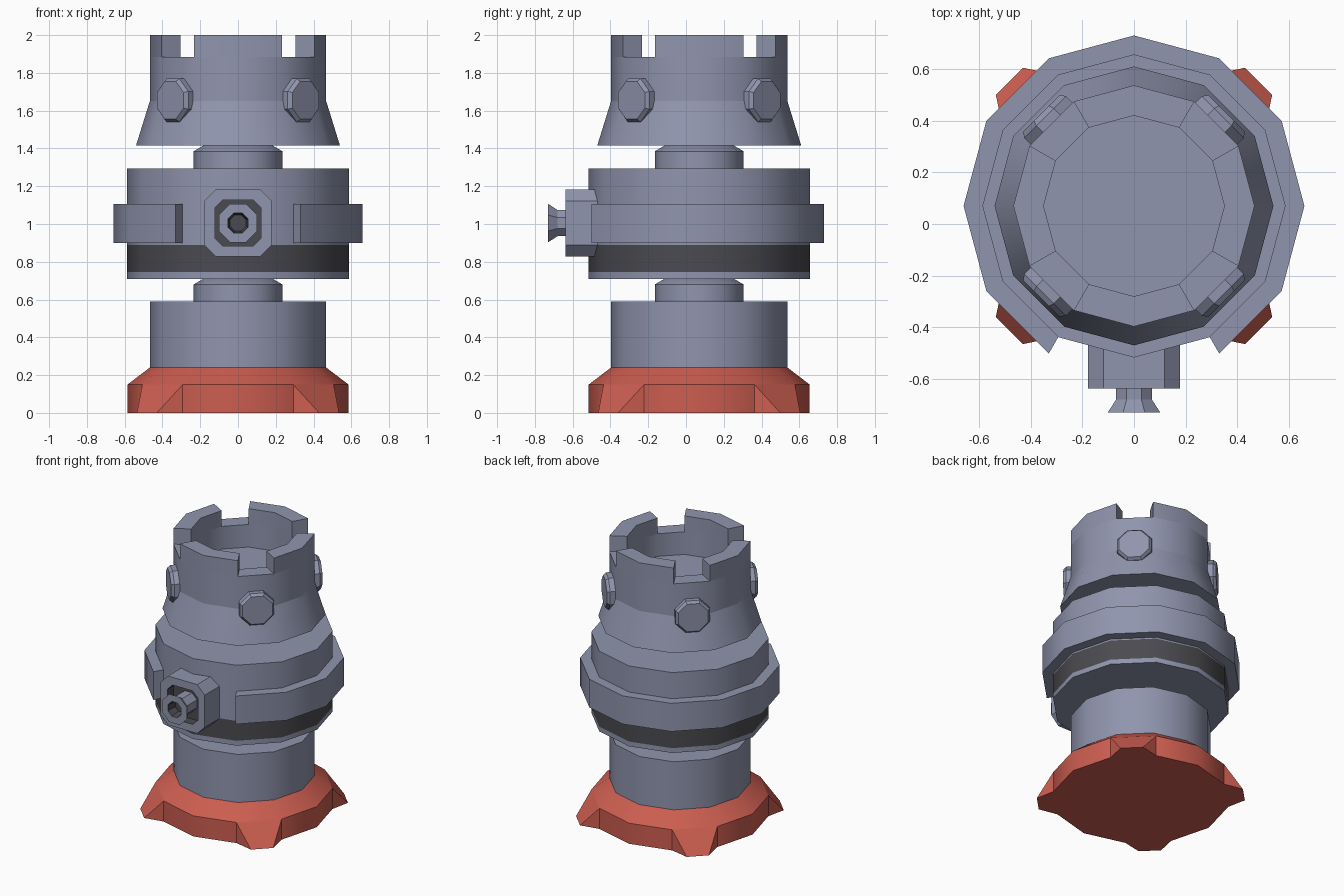
import bpy, bmesh
from math import cos, sin, pi, radians
from mathutils import Matrix, Vector

cube = bpy.data.objects.get("Cube")
if cube:
    bpy.data.objects.remove(cube)


def material(name, color):
    m = bpy.data.materials.new(name)
    m.use_nodes = True
    m.diffuse_color = (*color, 1)
    m.node_tree.nodes["Principled BSDF"].inputs["Base Color"].default_value = (*color, 1)
    return m


GREY, RED, DARK = range(3)
MATERIALS = [material("blue_grey", (0.28, 0.30, 0.42)),
             material("red", (0.60, 0.11, 0.08)),
             material("charcoal", (0.07, 0.07, 0.08))]
AXIS = Matrix.Translation((0, 0.07, 0))


def finish(name, bm, place=AXIS):
    bmesh.ops.recalc_face_normals(bm, faces=bm.faces[:])
    bm.transform(place)
    mesh = bpy.data.meshes.new(name)
    bm.to_mesh(mesh)
    bm.free()
    for m in MATERIALS:
        mesh.materials.append(m)
    ob = bpy.data.objects.new(name, mesh)
    bpy.context.collection.objects.link(ob)
    bpy.ops.object.select_all(action='DESELECT')
    ob.select_set(True)
    bpy.context.view_layer.objects.active = ob
    bpy.ops.object.shade_smooth_by_angle(angle=radians(32))
    return ob


def polygon(n, start=0.0):
    return [(cos(start + 2 * pi * i / n), sin(start + 2 * pi * i / n)) for i in range(n)]


TWELVE = polygon(12)
EIGHT = polygon(8, pi / 8)
C = 0.66
CHAMFERED = [(1, -C), (1, C), (C, 1), (-C, 1), (-1, C), (-1, -C), (-C, -1), (C, -1)]


def loft(name, sections, outline=TWELVE, color=GREY, bands=(), place=AXIS):
    """Stack scaled outlines (size, height); bands gives colours of listed bands, last cap included."""
    bm = bmesh.new()
    rings = [[bm.verts.new((x * r, y * r, h)) for x, y in outline] for r, h in sections]
    n = len(outline)
    bands = dict(bands)
    for k, (a, b) in enumerate(zip(rings, rings[1:])):
        for i in range(n):
            j = (i + 1) % n
            bm.faces.new((a[i], a[j], b[j], b[i])).material_index = bands.get(k, color)
    bm.faces.new(rings[0]).material_index = color
    bm.faces.new(rings[-1]).material_index = bands.get(len(rings) - 1, color)
    return finish(name, bm, place)


def arc_block(name, r_in, r_out, z0, z1, first, steps):
    """Part of a twelve-sided ring with closed ends."""
    bm = bmesh.new()
    rows = []
    for i in range(first, first + steps + 1):
        x, y = TWELVE[i % 12]
        rows.append([bm.verts.new((x * r, y * r, z)) for r, z in
                     ((r_in, z0), (r_out, z0), (r_out, z1), (r_in, z1))])
    for a, b in zip(rows, rows[1:]):
        for k in range(4):
            m = (k + 1) % 4
            bm.faces.new((a[k], a[m], b[m], b[k]))
    bm.faces.new(rows[0])
    bm.faces.new(rows[-1])
    return finish(name, bm)


# Red base with four wedge feet
R_BASE, R_BODY, R_DRUM = 0.585, 0.467, 0.587
loft("base", [(R_BASE, 0), (R_BASE, 0.15), (R_BODY, 0.24)], color=RED)
for q in range(4):
    bm = bmesh.new()
    top = [bm.verts.new((x * R_BASE, y * R_BASE, 0.15)) for x, y in TWELVE[1:3]]
    low = [bm.verts.new((x * R_BASE, y * R_BASE, 0)) for x, y in TWELVE[1:3]]
    tip = [bm.verts.new(p) for p in ((0.535, 0.43, 0), (0.43, 0.535, 0))]
    for f in ((top[0], top[1], tip[1], tip[0]), (low[0], low[1], tip[1], tip[0]),
              (top[0], low[0], tip[0]), (top[1], low[1], tip[1]),
              (top[0], top[1], low[1], low[0])):
        bm.faces.new(f).material_index = RED
    finish("foot_%d" % q, bm, AXIS @ Matrix.Rotation(q * pi / 2, 4, 'Z'))

# Column, necks and drum with its dark band
loft("lower_column", [(R_BODY, 0.235), (R_BODY, 0.59)])
for name, z in (("lower_neck", 0.58), ("upper_neck", 1.285)):
    loft(name, [(0.235, z), (0.235, z + 0.10), (0.175, z + 0.135)])
loft("drum", [(R_DRUM, 0.71), (R_DRUM, 0.745), (R_DRUM, 0.89), (R_DRUM, 1.295)],
     bands={1: DARK})

# Raised belt, open at the front
arc_block("belt", 0.57, 0.66, 0.90, 1.105, 10, 10)

# Flared skirt, hollow crown and battlements
loft("skirt", [(0.54, 1.415), (R_BODY, 1.65)])
loft("crown", [(R_BODY, 1.65), (R_BODY, 1.885), (0.35, 1.885), (0.35, 1.72)])
for q in range(4):
    arc_block("battlement_%d" % q, 0.35, R_BODY, 1.885, 2.0, 2 + 3 * q, 2)

# Round bosses on the diagonals
for q in range(4):
    turn = Matrix.Rotation(pi / 4 + q * pi / 2, 4, 'Z') @ Matrix.Rotation(pi / 2, 4, 'Y')
    loft("boss_%d" % q, [(0.124, 0.42), (0.124, 0.487), (0.108, 0.507)], EIGHT,
         place=Matrix.Translation((0, 0.07, 1.655)) @ turn)

# Front housing with dark recess and flared nozzle
FRONT = Matrix.Translation((0, 0, 1.005)) @ Matrix.Rotation(pi / 2, 4, 'X')
loft("housing", [(0.178, 0.42), (0.178, 0.637), (0.122, 0.637), (0.122, 0.57)], CHAMFERED,
     bands={2: DARK, 3: DARK}, place=FRONT)
loft("nozzle", [(0.075, 0.56), (0.075, 0.68), (0.11, 0.73), (0.058, 0.73), (0.045, 0.66)],
     EIGHT, bands={3: DARK, 4: DARK}, place=FRONT)
